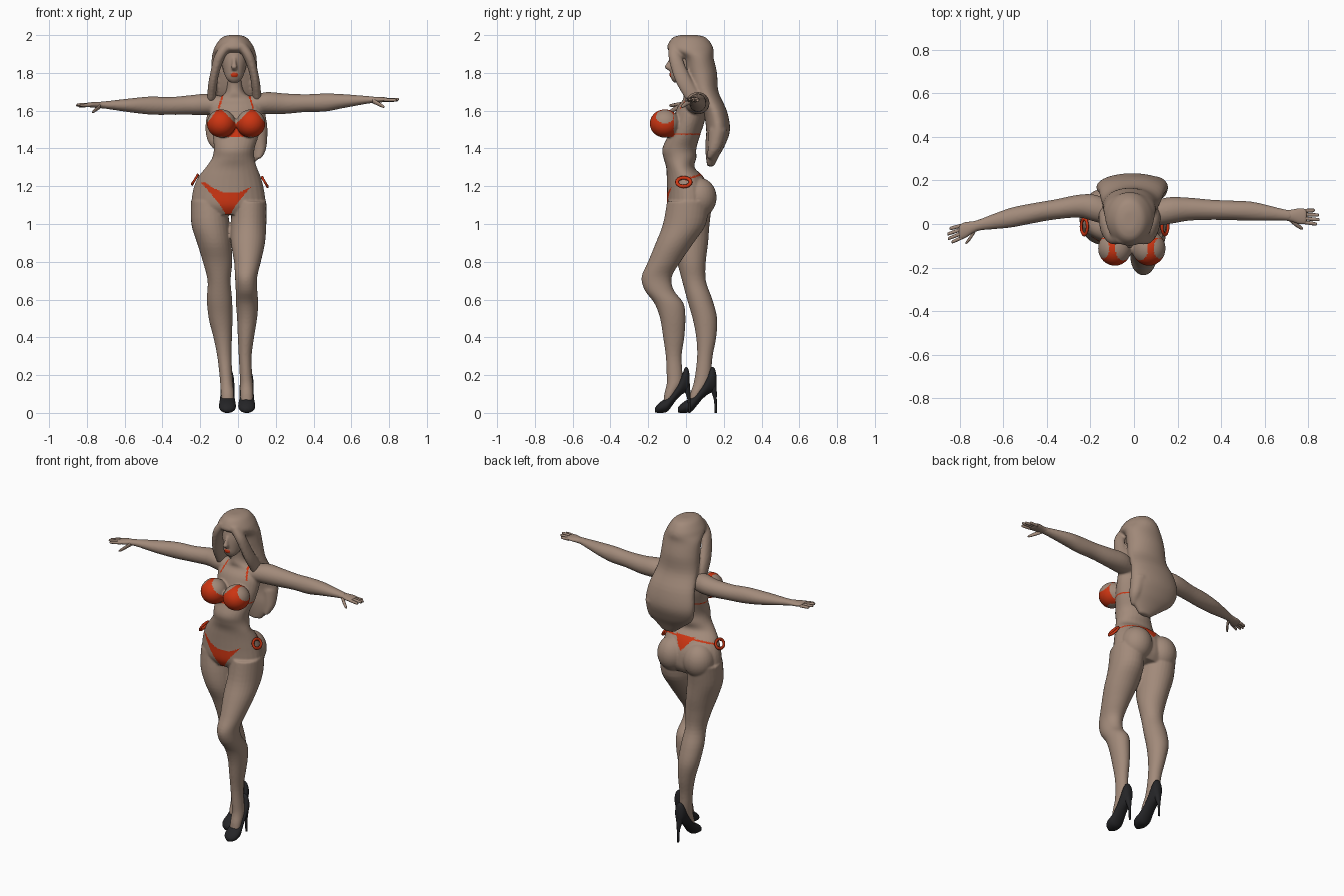
import bpy, bmesh, math
from mathutils import Vector


def material(name, rgb):
    m = bpy.data.materials.new(name)
    m.diffuse_color = (*rgb, 1)
    return m


SKIN = material("skin", (0.36, 0.255, 0.195))
RED = material("red_fabric", (0.60, 0.035, 0.006))
BLACK = material("black_leather", (0.018, 0.018, 0.020))


def spline(rows, steps):
    """Catmull-Rom through rows of equal length."""
    out = []
    for i in range(len(rows) - 1):
        a, b, c, d = (rows[max(0, min(len(rows) - 1, i + k))] for k in (-1, 0, 1, 2))
        for s in range(steps):
            t = s / steps
            out.append([0.5 * (2 * q + (r - p) * t + (2 * p - 5 * q + 4 * r - w) * t * t
                               + (3 * q - p - 3 * r + w) * t ** 3)
                        for p, q, r, w in zip(a, b, c, d)])
    out.append(list(rows[-1]))
    return out


def loft(bm, rows, axis="z", sides=28, steps=4):
    """Elliptical rings (x, y, z, r1, r2) lying across the given axis."""
    rings = []
    for x, y, z, r1, r2 in spline(rows, steps):
        ring = []
        for k in range(sides):
            a = 2 * math.pi * k / sides
            u, v = max(r1, .002) * math.cos(a), max(r2, .002) * math.sin(a)
            off = {"z": (u, v, 0), "x": (0, u, v), "y": (u, 0, v)}[axis]
            ring.append(bm.verts.new((x + off[0], y + off[1], z + off[2])))
        rings.append(ring)
    for r, s in zip(rings, rings[1:]):
        for k in range(sides):
            j = (k + 1) % sides
            bm.faces.new((r[k], r[j], s[j], s[k]))
    bm.faces.new(rings[0])
    bm.faces.new(rings[-1])


def ball(bm, centre, radii):
    verts = bmesh.ops.create_uvsphere(bm, u_segments=28, v_segments=18, radius=1)["verts"]
    for v in verts:
        v.co = Vector(c + r * p for c, r, p in zip(centre, radii, v.co))


def finish(bm, name, mats, voxel=0, smooth=5):
    """Make an object; optionally fuse its parts into one soft skin."""
    bmesh.ops.recalc_face_normals(bm, faces=bm.faces)
    me = bpy.data.meshes.new(name)
    bm.to_mesh(me)
    bm.free()
    ob = bpy.data.objects.new(name, me)
    bpy.context.collection.objects.link(ob)
    if voxel:
        mod = ob.modifiers.new("fuse", "REMESH")
        mod.mode, mod.voxel_size = "VOXEL", voxel
        soft = ob.modifiers.new("soften", "SMOOTH")
        soft.factor, soft.iterations = 0.5, smooth
        bpy.context.view_layer.update()
        fused = bpy.data.meshes.new_from_object(
            ob.evaluated_get(bpy.context.evaluated_depsgraph_get()))
        ob.modifiers.clear()
        ob.data = me = fused
    me.materials.clear()
    for m in mats:
        me.materials.append(m)
    for p in me.polygons:
        p.use_smooth = True
    return ob


# --- body: torso, hips, bust, legs, arms and head fused together
bm = bmesh.new()
loft(bm, [(-.018, .03, 1.80, .042, .045), (-.018, .035, 1.73, .042, .045),
          (-.015, .035, 1.69, .055, .05), (-.01, .04, 1.66, .105, .055),
          (-.01, .03, 1.62, .135, .075), (-.01, .015, 1.55, .135, .085),
          (-.012, -.01, 1.47, .122, .085), (-.02, -.035, 1.40, .108, .09),
          (-.025, -.032, 1.35, .112, .087), (-.035, -.03, 1.30, .135, .075),
          (-.045, -.005, 1.25, .165, .097), (-.05, .012, 1.18, .188, .113),
          (-.05, .015, 1.10, .195, .115), (-.05, .015, 1.05, .17, .09)])
for x in (-.14, .04):
    ball(bm, (x, .068, 1.14), (.093, .094, .105))      # buttocks
for x in (-.088, .068):
    ball(bm, (x, -.112, 1.532), (.077, .08, .075))     # bust
# right leg steps forward, left leg stays back
loft(bm, [(.06, .01, 1.12, .09, .11), (.056, -.008, 1.0, .094, .114), (.053, -.06, .9, .09, .1),
          (.05, -.115, .8, .071, .086), (.043, -.155, .72, .059, .08), (.045, -.142, .65, .057, .077),
          (.048, -.09, .58, .059, .077), (.048, -.07, .5, .053, .067), (.042, -.065, .4, .043, .056),
          (.038, -.065, .3, .034, .042), (.042, -.06, .2, .033, .042),
          (.045, -.063, .15, .034, .04), (.046, -.085, .1, .034, .03), (.046, -.1, .05, .03, .02)])
loft(bm, [(-.155, .03, 1.12, .095, .11), (-.146, .015, 1.0, .101, .11), (-.126, .015, .9, .091, .102),
          (-.108, .028, .8, .078, .077), (-.1, .042, .7, .061, .063), (-.098, .073, .6, .067, .067),
          (-.092, .1, .5, .063, .065), (-.081, .107, .4, .049, .053), (-.072, .1, .3, .038, .041),
          (-.064, .09, .2, .034, .042), (-.06, .078, .15, .034, .04),
          (-.056, .052, .1, .034, .03), (-.055, .036, .05, .03, .02)])
# arms
loft(bm, [(.05, .04, 1.63, .05, .045), (.15, .06, 1.64, .062, .058), (.25, .068, 1.637, .053, .054),
          (.36, .065, 1.64, .046, .047), (.46, .062, 1.643, .045, .048), (.55, .058, 1.65, .043, .038),
          (.68, .043, 1.657, .027, .021), (.72, .038, 1.658, .025, .017)], "x")
loft(bm, [(-.07, .04, 1.63, .05, .045), (-.17, .07, 1.633, .062, .056), (-.25, .082, 1.63, .053, .052),
          (-.36, .067, 1.625, .046, .047), (-.46, .05, 1.627, .046, .048), (-.57, .028, 1.628, .045, .037),
          (-.70, -.002, 1.63, .027, .02), (-.74, -.015, 1.63, .026, .017)], "x")
# head and nose
loft(bm, [(-.02, -.045, 1.748, .02, .018), (-.02, -.036, 1.772, .043, .044), (-.02, -.006, 1.82, .06, .078),
          (-.02, .01, 1.88, .071, .088), (-.02, .02, 1.94, .06, .08), (-.02, .02, 1.97, .03, .04)])
loft(bm, [(-.02, -.072, 1.88, .01, .012), (-.02, -.086, 1.848, .012, .018),
          (-.02, -.096, 1.830, .016, .018), (-.02, -.08, 1.812, .012, .012)], sides=14)
ball(bm, (-.02, -.074, 1.79), (.022, .016, .013))
ball(bm, (-.02, -.052, 1.762), (.02, .014, .014))
body = finish(bm, "body", [SKIN, RED], voxel=.006)


def is_red(c):
    """Lips, swimsuit cups, straps, strings and brief."""
    x, y, z = c
    if ((x + .02) / .02) ** 2 + ((z - 1.79) / .012) ** 2 < 1 and y < -.06:
        return True
    for cx, apex in ((-.088, -.1), (.068, .078)):
        if y < -.065 and 1.462 < z < 1.62:
            k = max(0, (z - 1.53) / .09)               # cup narrows to its apex
            if abs(x - cx - (apex - cx) * k) < .078 * (1 - k):
                return True
        lean = .3 if apex > 0 else -.3                 # neck strap
        if z >= 1.61 and z < 1.69 and y < .03 and abs(x - apex + lean * (z - 1.62)) < .005:
            return True
    if abs(z - 1.475) < .004 and y > -.08 and abs(x) < .18:
        return True
    if y < -.03 and 1.05 < z < 1.22:                   # front of brief
        d = x + .053
        top = 1.165 + 3.0 * d * d - .1 * d
        half = .016 + .105 * max(0, (z - 1.055) / .14) ** 1.2
        return z < top and abs(d) < half
    if y > 0:                                          # back of brief and string
        if abs(z - 1.235 - .35 * y) < .005:
            return True
        return y > .04 and 1.19 < z < 1.27 and abs(x + .045) < .8 * (z - 1.19)
    return False


for p in body.data.polygons:
    p.material_index = int(is_red(p.center))

# --- hair: crown, long fall and two locks framing the face
bm = bmesh.new()
loft(bm, [(-.02, .015, 2.0, .03, .045), (-.02, .018, 1.987, .066, .088), (-.02, .02, 1.95, .096, .116),
          (-.02, .026, 1.92, .11, .12), (-.02, .062, 1.88, .119, .084), (-.02, .08, 1.8, .123, .084),
          (-.015, .1, 1.7, .132, .072), (-.01, .152, 1.6, .152, .064), (-.008, .17, 1.5, .165, .063),
          (.0, .155, 1.42, .15, .053), (.02, .14, 1.36, .1, .035), (.03, .13, 1.305, .04, .018)], sides=40)
for s in (-1, 1):
    loft(bm, [(-.02 + s * x, y, z, a, b) for x, y, z, a, b in (
        (.03, -.06, 1.955, .035, .03), (.075, -.058, 1.89, .03, .036), (.103, -.03, 1.8, .024, .042),
        (.115, .002, 1.73, .024, .046), (.122, .05, 1.65, .022, .045))])
loft(bm, [(.1, .17, 1.5, .055, .05), (.115, .15, 1.4, .035, .035), (.11, .125, 1.345, .012, .014)])
finish(bm, "hair", [SKIN], voxel=.008, smooth=4)


# --- hands: flat palm, four fingers and a thumb
def hand(name, wrist, tip):
    w, t = Vector(wrist), Vector(tip)
    d = t - w
    side = Vector((d.y, -d.x, 0)).normalized()
    if side.y > 0:
        side = -side                                   # thumb side faces forward
    bm = bmesh.new()
    loft(bm, [(*(w + d * f), a, b) for f, a, b in (
        (-.1, .024, .016), (.15, .027, .016), (.38, .036, .014), (.56, .034, .011), (.6, .024, .006))], "x")
    for k, reach in enumerate((.93, 1, .97, .84)):
        off = side * (.027 - .018 * k)
        drop = Vector((0, 0, -.004 * abs(k - 1)))
        loft(bm, [(*(w + d * f + off * g + drop * f), r, r) for f, g, r in (
            (.48, .95, .009), (.75, 1.08, .0085), (reach - .03, 1.15, .007), (reach, 1.15, .003))],
            "x", sides=10)
    loft(bm, [(*(w + d * f + side * o + Vector((0, 0, h))), r, r) for f, o, h, r in (
        (.08, .012, -.004, .014), (.28, .036, -.02, .012), (.45, .052, -.034, .009),
        (.52, .056, -.039, .004))], "x", sides=10)
    finish(bm, name, [SKIN])


hand("right_hand", (.70, .04, 1.657), (.852, .03, 1.66))
hand("left_hand", (-.72, -.008, 1.63), (-.857, -.058, 1.632))


# --- high-heeled shoes: upper along the foot, plus a thin heel
def shoe(name, x, heel_y, k):
    bm = bmesh.new()
    rows = [(.014, .14, .20, .012), (.006, .12, .235, .026), (-.01, .108, .24, .034),
            (-.03, .095, .19, .037), (-.055, .07, .145, .037), (-.08, .036, .11, .039),
            (-.105, .006, .082, .044), (-.135, .0, .062, .044), (-.155, .0, .045, .034),
            (-.168, .003, .028, .014)]
    loft(bm, [(x, heel_y + y * k, (lo + hi) / 2, r, (hi - lo) / 2) for y, lo, hi, r in rows], "y")
    loft(bm, [(x, heel_y + y, z, a, b) for y, z, a, b in (
        (-.006, .17, .024, .02), (.002, .12, .018, .016), (.01, .07, .008, .008), (.013, 0, .006, .006))],
        sides=14)
    finish(bm, name, [BLACK])


shoe("right_shoe", .046, .005, 1.0)
shoe("left_shoe", -.056, .145, 1.12)

# --- tied bows at the hips
for name, x, z in (("right_bow", .142, 1.222), ("left_bow", -.228, 1.235)):
    bm = bmesh.new()
    s = 1 if x > 0 else -1
    n, m, rings = 20, 8, []
    for i in range(n):
        a = 2 * math.pi * i / n
        rings.append([bm.verts.new((
            x + s * (.007 * math.cos(b) - .014 * math.sin(a)),
            -.012 + (.036 + .010 * math.sin(b)) * math.cos(a),
            z + (.023 + .010 * math.sin(b)) * math.sin(a)))
            for b in (2 * math.pi * j / m for j in range(m))])
    for i in range(n):
        for j in range(m):
            r, q, h = rings[i], rings[(i + 1) % n], (j + 1) % m
            bm.faces.new((r[j], r[h], q[h], q[j]))
    finish(bm, name, [RED])
